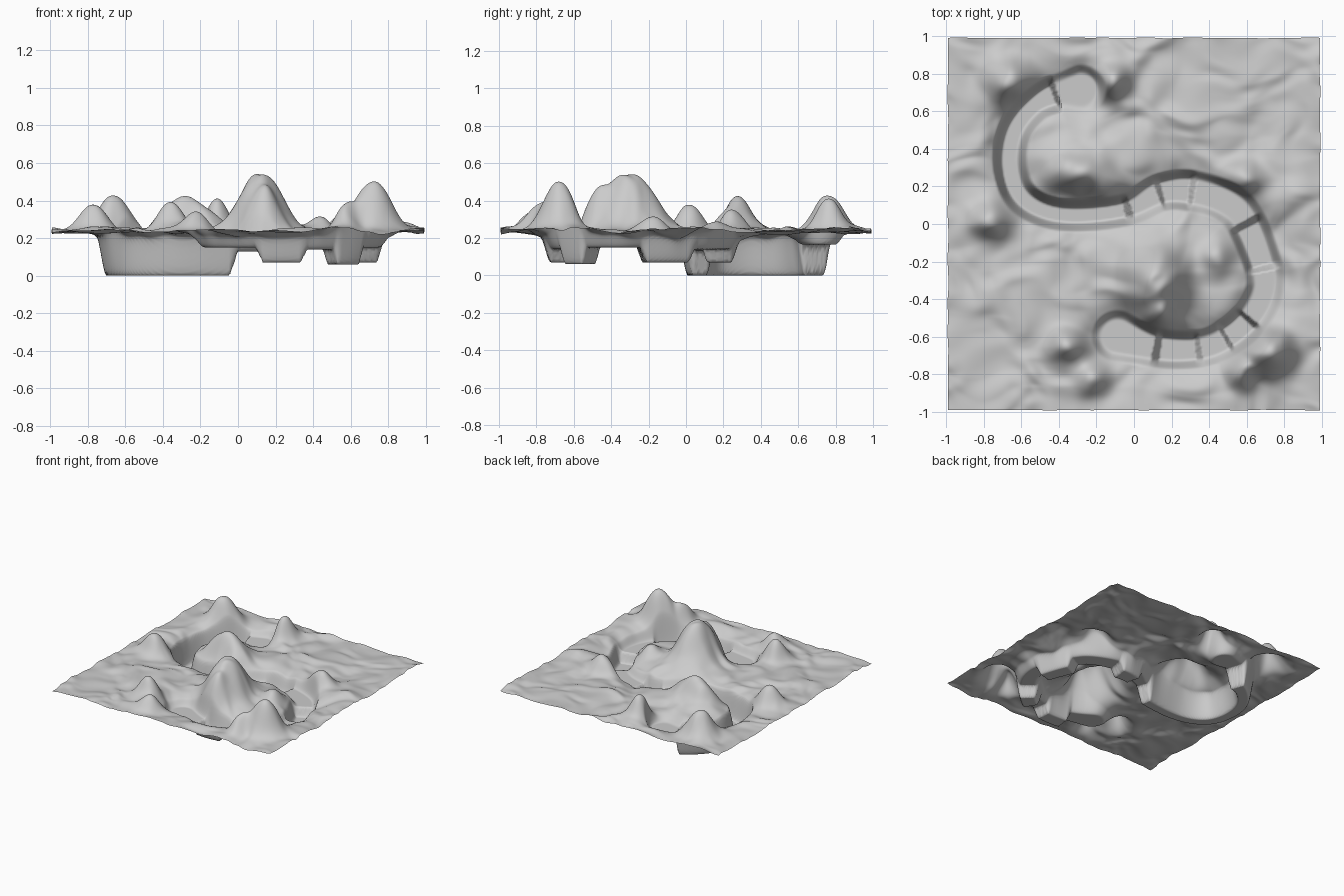
import bpy, bmesh
from math import exp
from mathutils import Vector, noise, kdtree

if "Cube" in bpy.data.objects:
    bpy.data.objects.remove(bpy.data.objects["Cube"])

N, HALF, BASE = 240, 0.99, 0.24

# Hills: x, y, peak height above base, radius x, radius y
HILLS = [
    (0.12, -0.30, 0.31, 0.105, 0.13), (0.72, -0.68, 0.255, 0.085, 0.075),
    (0.57, -0.78, 0.13, 0.055, 0.06), (-0.65, 0.76, 0.20, 0.08, 0.075),
    (-0.76, 0.02, 0.13, 0.07, 0.06), (-0.29, 0.28, 0.18, 0.10, 0.07),
    (-0.12, 0.76, 0.18, 0.06, 0.06), (-0.36, -0.65, 0.155, 0.065, 0.06),
    (-0.23, -0.82, 0.10, 0.06, 0.055), (0.57, 0.24, 0.12, 0.08, 0.06),
    (0.44, -0.18, 0.09, 0.06, 0.06), (0.14, -0.50, 0.09, 0.07, 0.05),
    (-0.14, 0.18, 0.08, 0.06, 0.06), (0.87, 0.14, 0.03, 0.06, 0.1),
]

# River course: x, y, half width, bed level of the stretch that follows
RIVER = [
    (-0.28, 0.715, .08, .165), (-0.42, 0.69, .05, 0), (-0.54, 0.62, .038, 0),
    (-0.635, 0.49, .038, 0), (-0.66, 0.32, .038, 0), (-0.61, 0.16, .038, 0),
    (-0.48, 0.07, .035, 0), (-0.29, 0.045, .035, 0), (-0.03, 0.08, .035, .13),
    (0.14, 0.165, .05, .07), (0.31, 0.175, .06, .14), (0.50, 0.11, .06, .14),
    (0.60, 0.0, .055, .07), (0.69, -0.24, .05, .15), (0.685, -0.38, .05, .15),
    (0.61, -0.51, .05, .06), (0.49, -0.61, .05, .14), (0.34, -0.665, .05, .07),
    (0.12, -0.66, .055, .15), (-0.09, -0.595, .085, .15),
]


def smooth(t):
    t = min(max(t, 0), 1)
    return t * t * (3 - 2 * t)


def sample_river(steps=40):
    pts, widths, levels = [], [], []
    last = len(RIVER) - 1
    for i in range(last):
        p0, p1, p2, p3 = (Vector(RIVER[min(max(k, 0), last)][:2]) for k in range(i - 1, i + 3))
        for s in range(steps):
            t = s / steps
            p = 0.5 * (2 * p1 + (p2 - p0) * t + (2 * p0 - 5 * p1 + 4 * p2 - p3) * t * t
                       + (3 * p1 - p0 - 3 * p2 + p3) * t ** 3)
            pts.append(p.to_3d())
            widths.append(RIVER[i][2] + (RIVER[i + 1][2] - RIVER[i][2]) * smooth(t))
            levels.append(RIVER[i][3])
    # soften the steps between bed levels
    soft = []
    for i in range(len(levels)):
        near = levels[max(0, i - 3):i + 4]
        soft.append(sum(near) / len(near))
    return pts, widths, soft


pts, widths, levels = sample_river()
tree = kdtree.KDTree(len(pts))
for i, p in enumerate(pts):
    tree.insert(p, i)
tree.balance()


def ground(x, y):
    # rolling ground with rounded hills
    p = Vector((x * 2.6, y * 3.4, 1.7))
    p += 0.4 * noise.noise_vector(p * 1.3)
    n = noise.noise(p * 1.2)
    z = BASE + 0.026 * n + 0.018 * noise.noise(p * 2.6)
    for hx, hy, h, rx, ry in HILLS:
        wx = hx + 0.012 * noise.noise(Vector((x * 9, y * 9, 3)))
        wy = hy + 0.012 * noise.noise(Vector((x * 9, y * 9, 8)))
        q = ((x - wx) / rx) ** 2 + ((y - wy) / ry) ** 2
        if q < 20:
            z += h * exp(-(q / 2.1) ** 1.12)
    # carve the river bed with flared banks
    _, i, d = tree.find(Vector((x, y, 0)))
    out = d - widths[i]
    z -= 0.05 * exp(-(max(out, 0) / 0.09) ** 2)
    k = smooth(out / 0.055)
    return levels[i] + (z - levels[i]) * k


# Terrain sheet
bm = bmesh.new()
bmesh.ops.create_grid(bm, x_segments=N, y_segments=N, size=HALF)
for v in bm.verts:
    x, y = v.co.x, v.co.y
    v.co.z = ground(x, y)
    # slightly uneven outer rim
    if max(abs(x), abs(y)) > HALF - 0.001:
        wob = 0.006 * noise.noise(Vector((x * 8, y * 8, 5)))
        v.co.x += wob if abs(x) > HALF - 0.001 else 0
        v.co.y += wob if abs(y) > HALF - 0.001 else 0
for f in bm.faces:
    f.smooth = True
mesh = bpy.data.meshes.new("terrain")
bm.to_mesh(mesh)
bm.free()
terrain = bpy.data.objects.new("terrain", mesh)
bpy.context.collection.objects.link(terrain)
